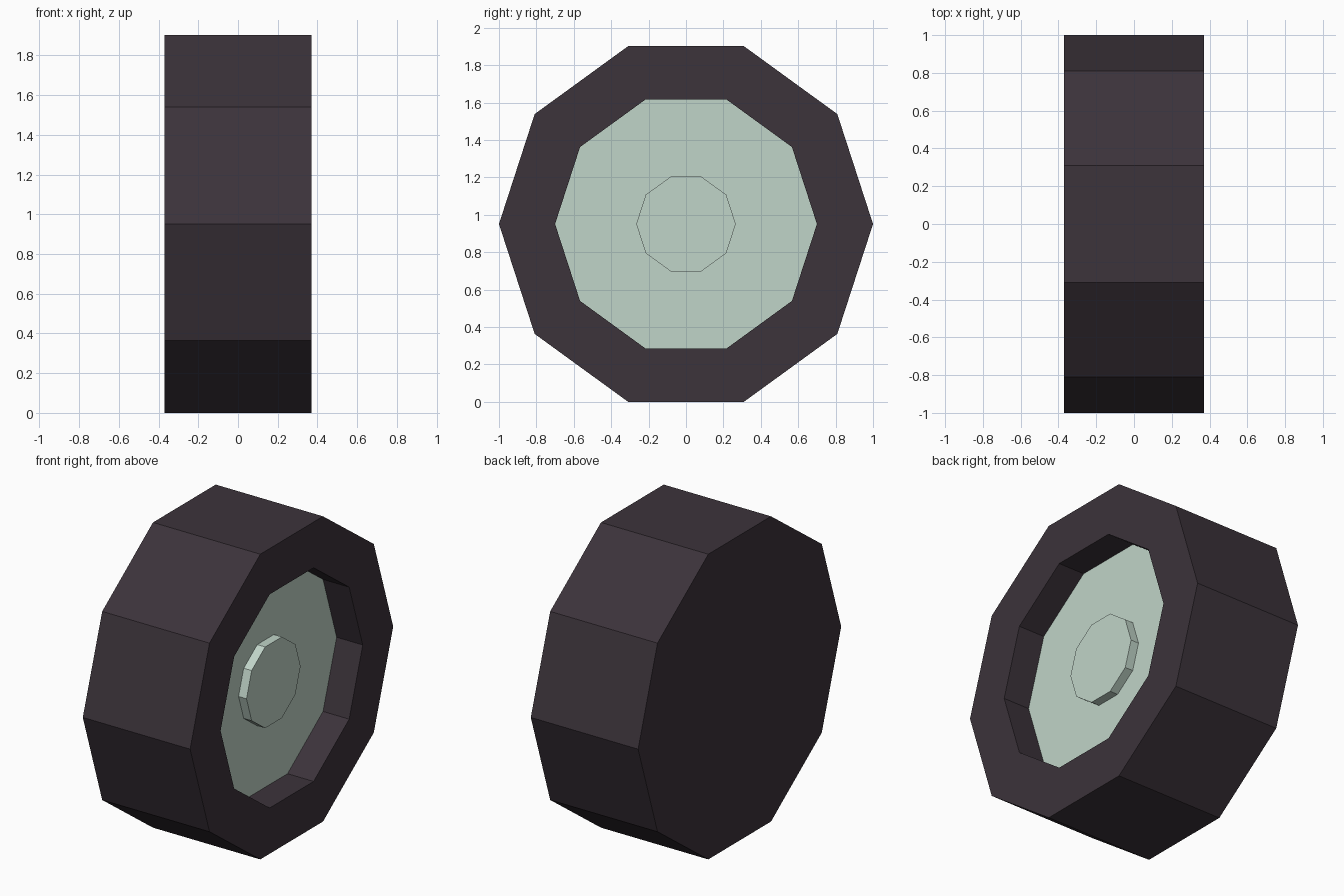
import bpy, bmesh, math

if "Cube" in bpy.data.objects:
    bpy.data.objects.remove(bpy.data.objects["Cube"])

SIDES = 10
HALF_W = 0.37                                  # half the tyre width
CENTRE_Z = math.cos(math.pi / SIDES)           # flat side rests on the ground
RIM_R, FLOOR_X = 0.70, 0.19                    # recess radius and floor position
HUB_R, HUB_X = 0.266, 0.245                    # hub cap radius and front


def material(name, rgb):
    m = bpy.data.materials.new(name)
    m.diffuse_color = (*rgb, 1)
    m.use_nodes = True
    m.node_tree.nodes["Principled BSDF"].inputs["Base Color"].default_value = m.diffuse_color
    return m


rubber = material("dark rubber", (0.045, 0.033, 0.043))
metal = material("pale green metal", (0.53, 0.66, 0.58))


def ring(bm, x, r):
    step = 2 * math.pi / SIDES
    return [bm.verts.new((x, r * math.cos(i * step), CENTRE_Z + r * math.sin(i * step)))
            for i in range(SIDES)]


def lathe(name, profile, mats, cap_mat=0):
    """Ten-sided turned part along x from (x, radius) pairs, capped at both ends."""
    bm = bmesh.new()
    rings = [ring(bm, x, r) for x, r in profile]
    for a, b in zip(rings, rings[1:]):
        for i in range(SIDES):
            j = (i + 1) % SIDES
            bm.faces.new((a[i], a[j], b[j], b[i]))
    bm.faces.new(rings[0])
    cap = bm.faces.new(rings[-1])
    bmesh.ops.recalc_face_normals(bm, faces=bm.faces)
    cap.material_index = cap_mat
    mesh = bpy.data.meshes.new(name)
    bm.to_mesh(mesh)
    bm.free()
    for m in mats:
        mesh.materials.append(m)
    ob = bpy.data.objects.new(name, mesh)
    bpy.context.collection.objects.link(ob)
    return ob


# Tyre: closed flat back, recessed front with a metal wheel disc as its floor
lathe("tyre_and_disc",
      [(-HALF_W, 1), (HALF_W, 1), (HALF_W, RIM_R), (FLOOR_X, RIM_R)],
      [rubber, metal], cap_mat=1)

# Raised hub cap in the middle of the disc
lathe("hub_cap", [(FLOOR_X - 0.02, HUB_R), (HUB_X, HUB_R)], [metal])
